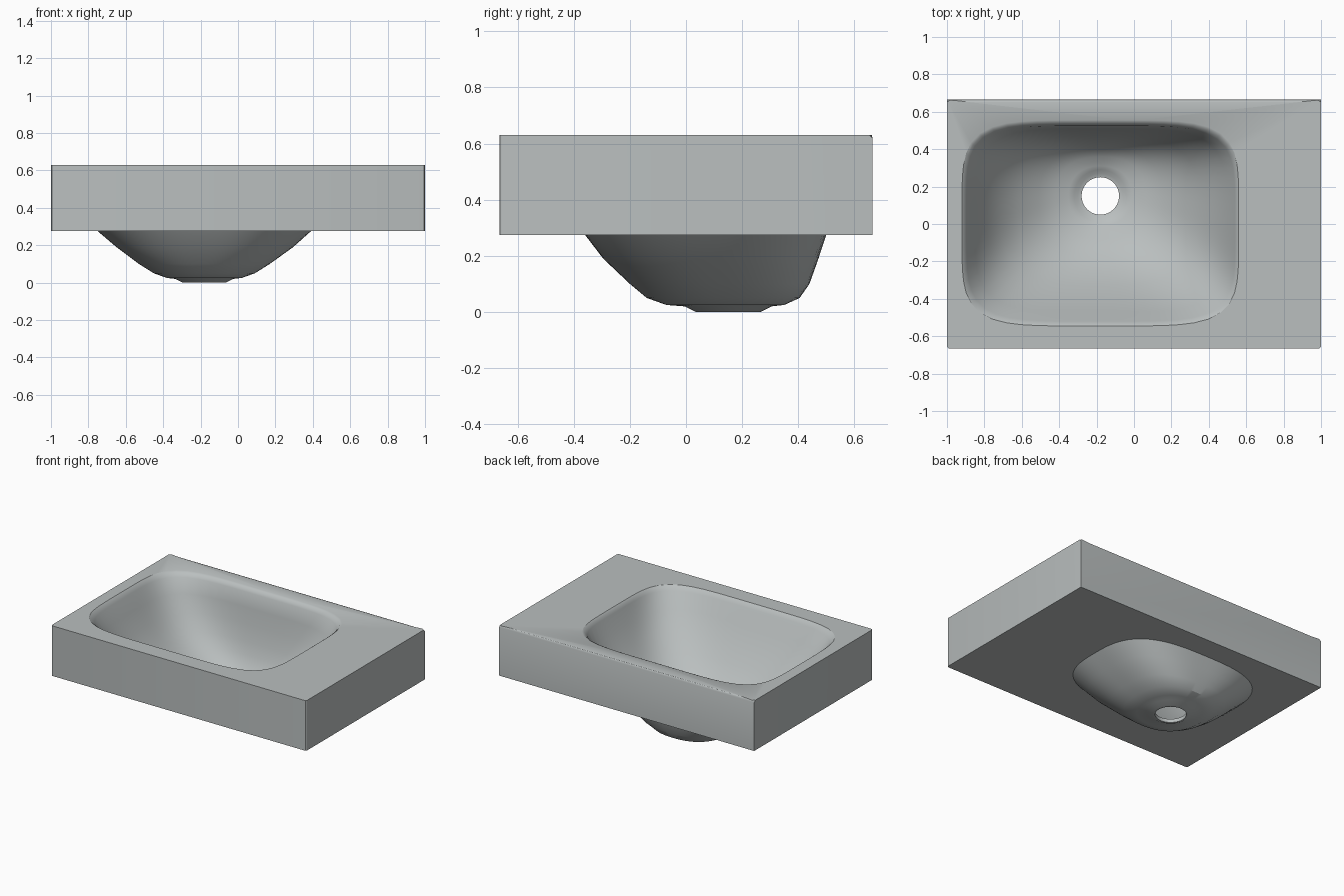
import bpy, bmesh, math

if "Cube" in bpy.data.objects:
    bpy.data.objects.remove(bpy.data.objects["Cube"])

SEG = 72
TOP, UNDER = 0.63, 0.275

mat = bpy.data.materials.new("grey ceramic")
mat.diffuse_color = (0.49, 0.52, 0.52, 1)
mat.use_nodes = True
mat.node_tree.nodes["Principled BSDF"].inputs["Base Color"].default_value = mat.diffuse_color

bm = bmesh.new()


def ring(z, x0, x1, y0, y1, n):
    """Closed rounded outline filling the given bounds; n sets its squareness."""
    verts = []
    for i in range(SEG):
        a = 2 * math.pi * i / SEG
        c, s = math.cos(a), math.sin(a)
        r = (abs(c) ** n + abs(s) ** n) ** (-1 / n)
        verts.append(bm.verts.new(((x0 + x1) / 2 + (x1 - x0) / 2 * r * c,
                                   (y0 + y1) / 2 + (y1 - y0) / 2 * r * s, z)))
    return verts


def drain(z, r):
    return ring(z, -0.18 - r, -0.18 + r, 0.15 - r, 0.15 + r, 2)


# Bowl: down the inside, through the drain hole, up the outside
loops = [
    ring(TOP, -0.92, 0.56, -0.545, 0.555, 5),
    ring(0.622, -0.91, 0.55, -0.535, 0.54, 5),
    ring(0.60, -0.895, 0.54, -0.52, 0.525, 4.8),
    ring(0.50, -0.85, 0.495, -0.47, 0.51, 4.3),
    ring(0.39, -0.785, 0.43, -0.40, 0.495, 3.7),
    ring(0.28, -0.71, 0.35, -0.325, 0.47, 3.2),
    ring(0.20, -0.62, 0.27, -0.255, 0.445, 2.9),
    ring(0.12, -0.51, 0.155, -0.165, 0.405, 2.6),
    ring(0.075, -0.42, 0.065, -0.08, 0.36, 2.4),
    ring(0.055, -0.35, -0.01, -0.01, 0.31, 2.2),
    drain(0.045, 0.14), drain(0.03, 0.12), drain(0.025, 0.10),
    drain(0.0, 0.10), drain(0.0, 0.115), drain(0.02, 0.155),
    ring(0.025, -0.38, 0.02, -0.07, 0.35, 2.2),
    ring(0.05, -0.45, 0.09, -0.14, 0.405, 2.4),
    ring(0.10, -0.53, 0.17, -0.20, 0.44, 2.6),
    ring(0.19, -0.65, 0.295, -0.295, 0.472, 2.8),
    ring(UNDER, -0.75, 0.39, -0.36, 0.50, 3.0),
]
for a, b in zip(loops, loops[1:]):
    for i in range(SEG):
        j = (i + 1) % SEG
        bm.faces.new((a[i], a[j], b[j], b[i]))


# Countertop slab: top and underside pierced by the bowl, plus four walls
def rectangle(z):
    return [bm.verts.new((x, y, z)) for x, y in
            ((-1, -0.665), (1, -0.665), (1, 0.665), (-1, 0.665))]


def edges_of(verts):
    return [bm.edges.get((verts[i], verts[i - 1])) or
            bm.edges.new((verts[i], verts[i - 1])) for i in range(len(verts))]


upper, lower = rectangle(TOP), rectangle(UNDER)
for corners, hole in ((upper, loops[0]), (lower, loops[-1])):
    bmesh.ops.triangle_fill(bm, edges=edges_of(corners) + edges_of(hole),
                            use_beauty=True)
for i in range(4):
    j = (i + 1) % 4
    bm.faces.new((lower[i], lower[j], upper[j], upper[i]))
bmesh.ops.recalc_face_normals(bm, faces=bm.faces)

# Softened back top edge and front upright corners
soft = [bm.edges.get((upper[2], upper[3])),
        bm.edges.get((upper[0], lower[0])), bm.edges.get((upper[1], lower[1]))]
bmesh.ops.bevel(bm, geom=soft, offset=0.012, segments=3, profile=0.5,
                affect='EDGES')

mesh = bpy.data.meshes.new("washbasin")
bm.to_mesh(mesh)
bm.free()
mesh.materials.append(mat)
basin = bpy.data.objects.new("washbasin", mesh)
bpy.context.collection.objects.link(basin)
bpy.context.view_layer.objects.active = basin
basin.select_set(True)
bpy.ops.object.shade_smooth_by_angle(angle=math.radians(30))
